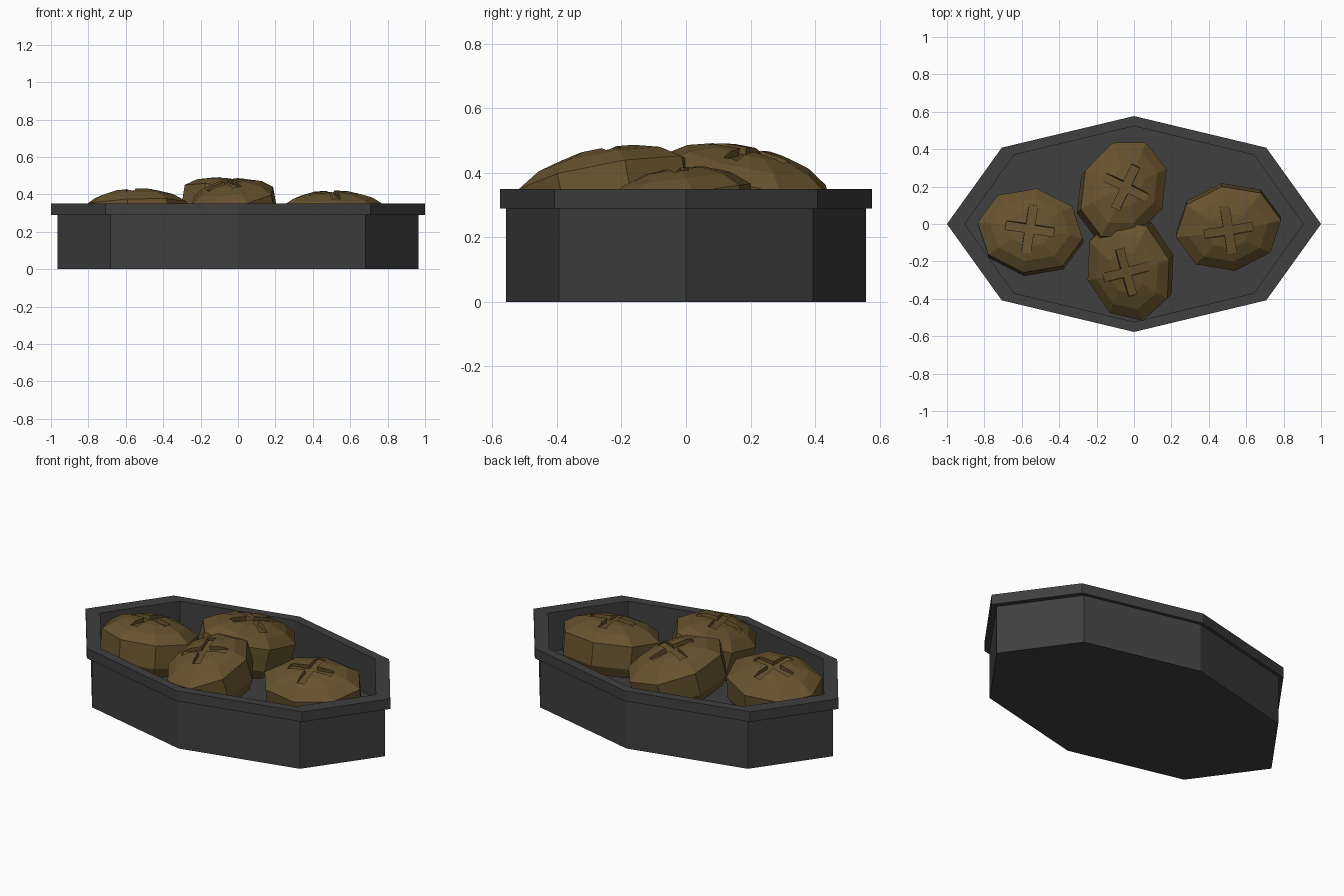
import bpy, bmesh, math
from mathutils import Matrix, Vector

if "Cube" in bpy.data.objects:
    bpy.data.objects.remove(bpy.data.objects["Cube"])


def material(name, rgb):
    m = bpy.data.materials.new(name)
    m.diffuse_color = (*rgb, 1)
    m.use_nodes = True
    m.node_tree.nodes["Principled BSDF"].inputs["Base Color"].default_value = m.diffuse_color
    return m


GREY = material("dark_grey_iron", (0.05, 0.05, 0.05))
BROWN = material("brown_crust", (0.135, 0.085, 0.027))


def stacked_octagons(name, rings, mat, matrix=Matrix()):
    """Skin a list of (x radius, y radius, z) octagons and cap both ends."""
    bm = bmesh.new()
    loops = []
    for rx, ry, z in rings:
        loops.append([bm.verts.new(matrix @ Vector((rx * math.cos(i * math.pi / 4),
                                                    ry * math.sin(i * math.pi / 4), z)))
                      for i in range(8)])
    for a, b in zip(loops, loops[1:]):
        for i in range(8):
            j = (i + 1) % 8
            bm.faces.new((a[i], a[j], b[j], b[i]))
    bm.faces.new(loops[0][::-1])
    bm.faces.new(loops[-1])
    bmesh.ops.recalc_face_normals(bm, faces=bm.faces)
    me = bpy.data.meshes.new(name)
    bm.to_mesh(me)
    bm.free()
    me.materials.append(mat)
    ob = bpy.data.objects.new(name, me)
    bpy.context.collection.objects.link(ob)
    return ob


# Tray: outer wall, overhanging rim, inner wall and floor
FLOOR = 0.12
stacked_octagons("tray", [(0.965, 0.557, 0), (0.965, 0.557, 0.29), (1, 0.577, 0.29),
                          (1, 0.577, 0.35), (0.905, 0.523, 0.35), (0.905, 0.523, FLOOR)], GREY)


def bread_roll(name, centre, spin, tilt_x, tilt_y):
    """Domed octagonal roll with a cross cut into its crust."""
    a, b = 0.285, 0.23
    profile = [(0.85, -0.19), (1, -0.13), (1, 0), (0.75, 0.045), (0.42, 0.073), (0.12, 0.08)]
    mat = (Matrix.Translation(centre) @ Matrix.Rotation(math.radians(tilt_x), 4, 'X')
           @ Matrix.Rotation(math.radians(tilt_y), 4, 'Y')
           @ Matrix.Rotation(math.radians(spin), 4, 'Z'))
    roll = stacked_octagons(name, [(a * s, b * s, z) for s, z in profile], BROWN, mat)

    # Cross-shaped cutter: one 12-sided outline, extruded
    l, w = 0.13, 0.024
    quarter = [Vector((l, -w)), Vector((l, w)), Vector((w, w))]
    outline = [Matrix.Rotation(k * math.pi / 2, 2) @ p for k in range(4) for p in quarter]
    bm = bmesh.new()
    face = bm.faces.new([bm.verts.new((p.x, p.y, 0.054)) for p in outline])
    ext = bmesh.ops.extrude_face_region(bm, geom=[face])
    bmesh.ops.translate(bm, vec=(0, 0, 0.1),
                        verts=[v for v in ext["geom"] if isinstance(v, bmesh.types.BMVert)])
    bmesh.ops.recalc_face_normals(bm, faces=bm.faces)
    bm.transform(mat)
    me = bpy.data.meshes.new(name + "_cutter")
    bm.to_mesh(me)
    bm.free()
    me.materials.append(BROWN)
    cutter = bpy.data.objects.new(name + "_cutter", me)
    bpy.context.collection.objects.link(cutter)
    cutter.hide_render = True

    mod = roll.modifiers.new("cross_cut", 'BOOLEAN')
    mod.operation, mod.solver, mod.object = 'DIFFERENCE', 'EXACT', cutter
    bpy.context.view_layer.objects.active = roll
    bpy.ops.object.modifier_apply(modifier=mod.name)
    bpy.data.objects.remove(cutter)


# Four rolls: the middle pair lean up against each other
bread_roll("left_roll", (-0.555, -0.035, 0.345), -9, -8, -2)
bread_roll("right_roll", (0.505, -0.025, 0.335), 9, 8, 0)
bread_roll("back_roll", (-0.055, 0.185, 0.395), 65, -10, 9)
bread_roll("front_roll", (-0.03, -0.245, 0.39), 106, 11, -10)
